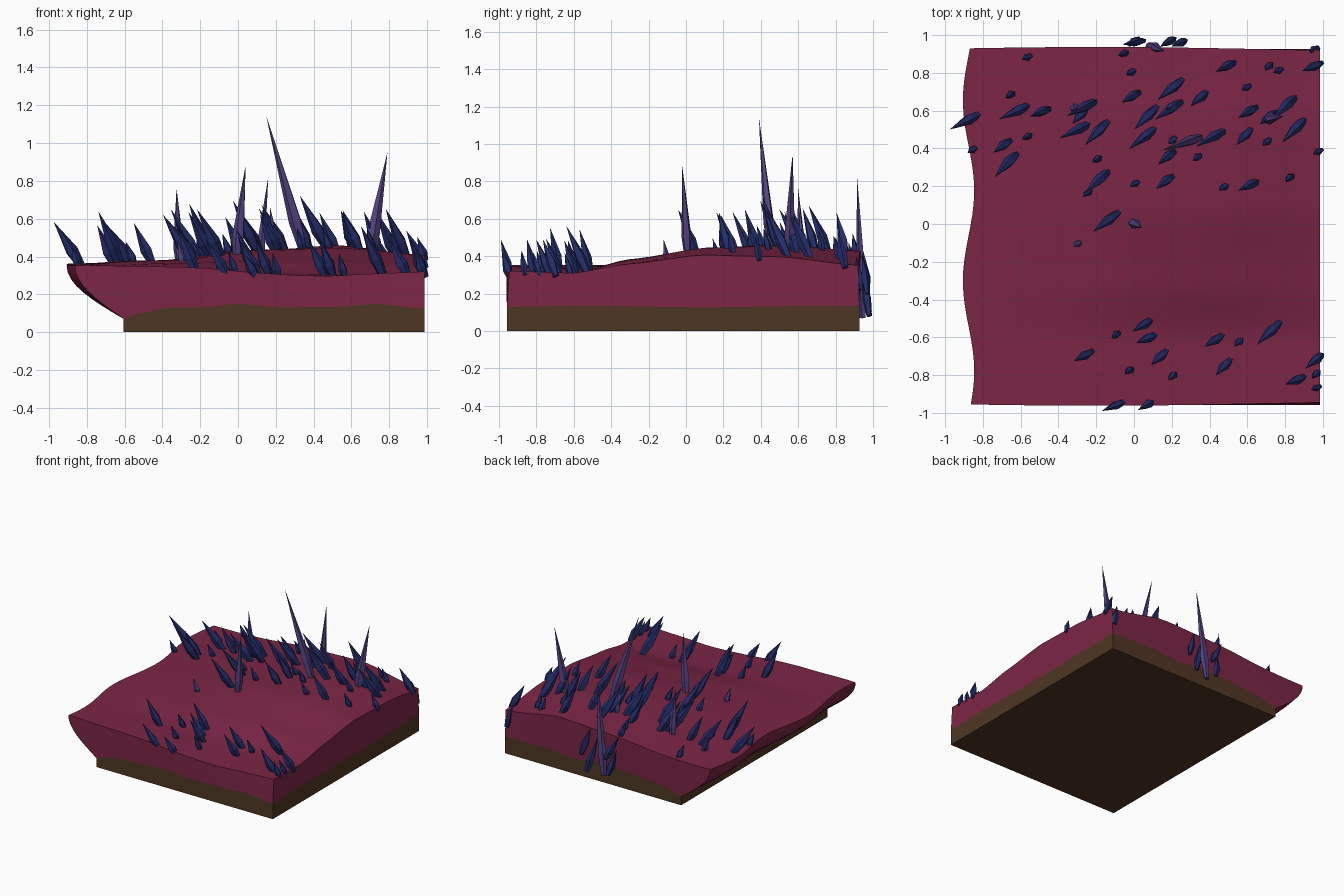
import bpy, bmesh, math, random
from mathutils import Vector

if "Cube" in bpy.data.objects:
    bpy.data.objects.remove(bpy.data.objects["Cube"])

random.seed(4)


def material(name, rgb):
    m = bpy.data.materials.new(name)
    m.diffuse_color = (*rgb, 1)
    m.use_nodes = True
    m.node_tree.nodes["Principled BSDF"].inputs["Base Color"].default_value = m.diffuse_color
    return m


RED = material("crimson_ground", (0.200, 0.019, 0.060))
BROWN = material("brown_soil", (0.078, 0.037, 0.017))
BLUE = material("navy_crystal", (0.017, 0.026, 0.140))
PURPLE = material("purple_crystal", (0.088, 0.056, 0.225))


def finish(name, bm, mat, smooth=False):
    bmesh.ops.recalc_face_normals(bm, faces=bm.faces)
    me = bpy.data.meshes.new(name)
    bm.to_mesh(me)
    bm.free()
    me.materials.append(mat)
    ob = bpy.data.objects.new(name, me)
    bpy.context.collection.objects.link(ob)
    if smooth:
        bpy.context.view_layer.objects.active = ob
        ob.select_set(True)
        bpy.ops.object.shade_smooth_by_angle(angle=math.radians(35))
        ob.select_set(False)
    return ob


# Ground height: coarse control grid, smoothly blended
XS = [-0.9, -0.4, 0.1, 0.5, 1.0]
YS = [-0.95, -0.6, -0.3, 0.1, 0.5, 0.93]
HS = [[.350, .350, .315, .295, .325],
      [.350, .335, .315, .300, .310],
      [.350, .360, .380, .380, .355],
      [.355, .380, .430, .450, .405],
      [.355, .385, .435, .460, .400],
      [.360, .375, .420, .425, .350]]


def locate(v, stops):
    v = min(max(v, stops[0]), stops[-1])
    i = max(k for k in range(len(stops) - 1) if stops[k] <= v)
    t = (v - stops[i]) / (stops[i + 1] - stops[i])
    return i, 0.5 * t + 0.5 * t * t * (3 - 2 * t)


def height(x, y):
    i, s = locate(x, XS)
    j, t = locate(y, YS)
    low = HS[j][i] * (1 - s) + HS[j][i + 1] * s
    high = HS[j + 1][i] * (1 - s) + HS[j + 1][i + 1] * s
    return low * (1 - t) + high * t + 0.004 * math.sin(9 * x + 4 * y)


# Layer surfaces as functions of u (left to right) and v (front to back)
def bottom(u, v):
    return Vector((-0.605 + 1.59 * u, -0.958 + 1.885 * v, 0))


def soil_line(u, v):
    p = bottom(u, v)
    z = 0.137 + 0.008 * math.sin(9 * p.x + 1.5) + 0.004 * math.sin(17 * p.x + 5 * p.y)
    p.z = 0.07 + (z - 0.07) * min(1, u * 6) ** 0.7
    return p


def top(u, v):
    y = -0.95 + 1.875 * v
    left = -0.876 - 0.03 * math.cos(2 * math.pi * (y - 0.65) / 0.95)
    x = left + (0.985 - left) * u
    y += 0.012 * math.cos(1.7 * (x + 0.2)) * (2 * v - 1)
    return Vector((x, y, height(x, y)))


def layer(name, low, high, mat, nw):
    nu, nv = 32, 32
    bm = bmesh.new()
    cache = {}

    def vert(a, b, c):
        if (a, b, c) not in cache:
            p, q, w = low(a / nu, b / nv), high(a / nu, b / nv), c / nw
            s = math.sin(w * math.pi / 2)     # curls the left side outward
            cache[a, b, c] = bm.verts.new((p.x + (q.x - p.x) * s,
                                           p.y + (q.y - p.y) * w,
                                           p.z + (q.z - p.z) * w))
        return cache[a, b, c]

    def quads(n, m, f):
        for i in range(n):
            for j in range(m):
                bm.faces.new([f(i, j), f(i + 1, j), f(i + 1, j + 1), f(i, j + 1)])

    for c in (0, nw):
        quads(nu, nv, lambda i, j: vert(i, j, c))
    for b in (0, nv):
        quads(nu, nw, lambda i, j: vert(i, b, j))
    for a in (0, nu):
        quads(nv, nw, lambda i, j: vert(a, i, j))
    return finish(name, bm, mat, True)


layer("soil_base", bottom, soil_line, BROWN, 1)
layer("crimson_terrain", soil_line, top, RED, 8)


# Faceted spear: narrow foot, wide belly, sharp tip
def spear(bm, foot, tip, r, belly=0.35, sides=5):
    foot, tip = Vector(foot), Vector(tip)
    axis = tip - foot
    side = axis.cross(Vector((0.3, -1, 0.1))).normalized()
    other = axis.cross(side).normalized()
    turn = random.uniform(0, 6)
    rings = []
    for t, k in ((0, 0.6), (belly, 1)):
        rings.append([bm.verts.new(foot + axis * t + r * k * (
            side * math.cos(turn + 2 * math.pi * i / sides) +
            other * 0.8 * math.sin(turn + 2 * math.pi * i / sides))) for i in range(sides)])
    end = bm.verts.new(tip)
    bm.faces.new(rings[0])
    for i in range(sides):
        j = (i + 1) % sides
        bm.faces.new([rings[0][i], rings[0][j], rings[1][j], rings[1][i]])
        bm.faces.new([rings[1][i], rings[1][j], end])


# Short blue crystals: footprint centres grouped by size, all leaning left and forward
LARGE = [(-.9, .54), (-.64, .59), (-.68, .31), (-.28, .61), (-.32, .49), (-.2, .48), (-.2, .22),
         (.04, .45), (.06, .56), (.19, .71), (.18, .6), (.79, .61), (.84, .49), (.71, -.58),
         (-.15, .01), (.4, .45)]
MEDIUM = [(-.5, .59), (-.7, .41), (-.29, .57), (.48, .83), (.6, .59), (.71, .56), (.94, .83),
          (.16, .22), (.6, .2), (.17, .35), (.34, .66), (-.27, -.7), (.04, -.54), (.13, -.71),
          (.42, -.62), (.47, -.76), (.85, -.83), (-.02, .67), (.58, .46), (.06, -.61), (.95, -.73)]
SMALL = [(-.86, .39), (-.57, .88), (-.66, .68), (-.57, .46), (-.2, .34), (-.25, .16), (-.02, .8),
         (.59, .72), (.76, .81), (.71, .83), (.33, .35), (.47, .19), (.82, .24), (.0, .21),
         (-.1, -.59), (-.03, -.78), (.2, -.81), (.55, -.63), (.96, -.87), (.96, -.8),
         (.97, .38), (.7, .43), (-.06, .9), (.2, .44)]
bm = bmesh.new()
for spots, run, rise, r in ((LARGE, .17, .24, .036), (MEDIUM, .11, .19, .033), (SMALL, .05, .10, .025)):
    for x, y in spots:
        a = math.radians(215 + random.uniform(-14, 14))
        d = Vector((math.cos(a), math.sin(a), 0)) * run / 2
        foot = Vector((x, y, 0)) - d
        foot.z = height(foot.x, foot.y) - 0.02
        tip = Vector((x, y, foot.z + 0.02 + rise * random.uniform(0.9, 1.15))) + d
        spear(bm, foot, tip, r)
# Crystals growing out of the front and back walls
for foot, tip in (((-.05, -.94, .29), (-.17, -.99, .49)), ((.1, -.94, .28), (.02, -.985, .43)),
                  ((.02, .98, .10), (-.03, .94, .30)), ((.21, .98, .08), (.14, .94, .35)),
                  ((.27, .97, .20), (.20, .94, .42)), ((.05, .97, .22), (-.06, .95, .42)),
                  ((.97, .93, .22), (.93, .91, .40))):
    spear(bm, foot, tip, 0.03)
finish("blue_crystals", bm, BLUE)

# Tall purple spires
bm = bmesh.new()
for foot, tip, r in (((.355, .46, .40), (.15, .39, 1.14), .036),
                     ((.69, .55, .38), (.79, .57, .95), .036),
                     ((-.01, .01, .38), (.04, -.02, .88), .034),
                     ((.08, .945, .07), (.16, .915, .82), .036),
                     ((-.31, .62, .35), (-.325, .60, .76), .03),
                     ((.20, .62, .40), (.17, .61, .66), .028),
                     ((-.29, -.10, .36), (-.32, -.12, .49), .024)):
    spear(bm, foot, tip, r, 0.25)
finish("purple_spires", bm, PURPLE)
